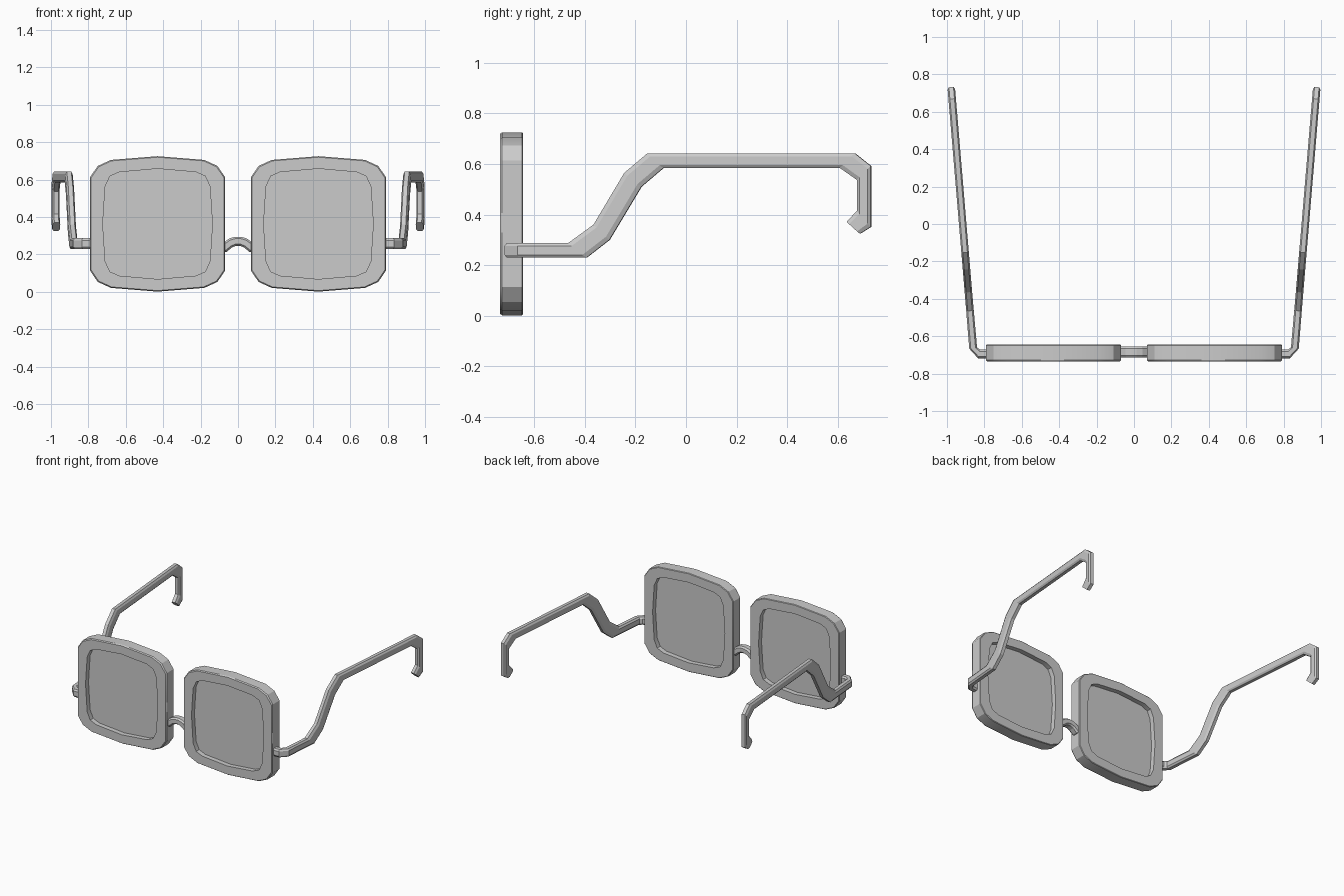
import bpy, bmesh, math
from mathutils import Vector

if "Cube" in bpy.data.objects:
    bpy.data.objects.remove(bpy.data.objects["Cube"])

grey = bpy.data.materials.new("plain_grey")
grey.diffuse_color = (0.6, 0.6, 0.6, 1)
grey.use_nodes = True
grey.node_tree.nodes["Principled BSDF"].inputs["Base Color"].default_value = grey.diffuse_color


def finish(name, bm, smooth=None):
    bmesh.ops.recalc_face_normals(bm, faces=bm.faces)
    me = bpy.data.meshes.new(name)
    bm.to_mesh(me)
    bm.free()
    ob = bpy.data.objects.new(name, me)
    bpy.context.collection.objects.link(ob)
    me.materials.append(grey)
    if smooth:
        bpy.ops.object.select_all(action='DESELECT')
        ob.select_set(True)
        bpy.context.view_layer.objects.active = ob
        bpy.ops.object.shade_smooth_by_angle(angle=math.radians(smooth))
    return ob


def outline(quarter):
    """Mirror a quarter outline (top middle to right middle) into a full loop."""
    right = quarter + [(x, -z) for x, z in quarter[-2::-1]]
    return right + [(-x, z) for x, z in right[-2:0:-1]]


def skin(bm, rings, closed=False):
    """Join rings of vertices; cap the ends unless the chain is closed."""
    vs = [[bm.verts.new(p) for p in r] for r in rings]
    n = len(vs[0])
    pairs = list(zip(vs, vs[1:])) + ([(vs[-1], vs[0])] if closed else [])
    for a, b in pairs:
        for i in range(n):
            j = (i + 1) % n
            bm.faces.new((a[i], a[j], b[j], b[i]))
    if not closed:
        bm.faces.new(vs[0])
        bm.faces.new(vs[-1])


def bar_ring(c, up, side):
    """Chamfered rectangular section."""
    shape = [(1, .6), (.6, 1), (-.6, 1), (-1, .6), (-1, -.6), (-.6, -1), (.6, -1), (1, -.6)]
    return [c + side * s + up * u for s, u in shape]


OUTER = outline([(0, .362), (.25, .342), (.32, .31), (.361, .25), (.361, 0)])
INNER = outline([(0, .295), (.205, .277), (.255, .255), (.28, .2), (.293, 0)])
CZ = .363
FRONT, BACK = -.735, -.645

for label, sx in (("left", -1), ("right", 1)):
    def loop(pts, y, k=1.0):
        return [(sx * .43 + x * k, y, CZ + z * k) for x, z in pts]

    # rim
    bm = bmesh.new()
    skin(bm, [loop(OUTER, FRONT, .985), loop(OUTER, FRONT + .008), loop(OUTER, BACK - .004),
              loop(OUTER, BACK, .99), loop(INNER, BACK), loop(INNER, FRONT)], closed=True)
    finish(label + "_rim", bm, 30)

    # lens
    bm = bmesh.new()
    skin(bm, [loop(INNER, -.70, 1.03), loop(INNER, -.68, 1.03)])
    finish(label + "_lens", bm)

    # temple arm: hinge stub, then (y, z) of top and bottom edges back to the hook
    rings = []
    for x, y, s in ((.76, -.695, (0, -.023, 0)), (.828, -.695, (.006, -.023, 0)),
                    (.86, -.663, (.021, -.003, 0))):
        rings.append(bar_ring(Vector((x, y, .258)), Vector((0, 0, .029)), Vector(s)))
    edges = [(-.464, .288, -.393, .229), (-.365, .36, -.302, .3),
             (-.243, .565, -.176, .51), (-.152, .642, -.089, .584),
             (.669, .642, .61, .584), (.732, .592, .677, .537),
             (.732, .351, .677, .415), (.689, .324, .637, .371)]
    for yt, zt, yb, zb in edges:
        y, z = (yt + yb) / 2, (zt + zb) / 2
        slope = .084
        x = .86 + slope * (y + .665)
        up = Vector((slope * (yt - yb) / 2, (yt - yb) / 2, (zt - zb) / 2))
        rings.append(bar_ring(Vector((x, y, z)), up, Vector((.02, -.002, 0))))
    bm = bmesh.new()
    skin(bm, [[(sx * p.x, p.y, p.z) for p in r] for r in rings])
    finish(label + "_temple_arm", bm)

# nose bridge: small arch between the rims
half = [(.10, .232, .01), (.07, .238, .01), (.038, .262, .007), (.012, .27, .002)]
path = [(-x, z, -t) for x, z, t in half] + [(x, z, t) for x, z, t in half[::-1]]
bm = bmesh.new()
skin(bm, [bar_ring(Vector((x, -.684, z)), Vector((t, 0, .024)), Vector((0, .03, 0)))
          for x, z, t in path])
finish("nose_bridge", bm)
